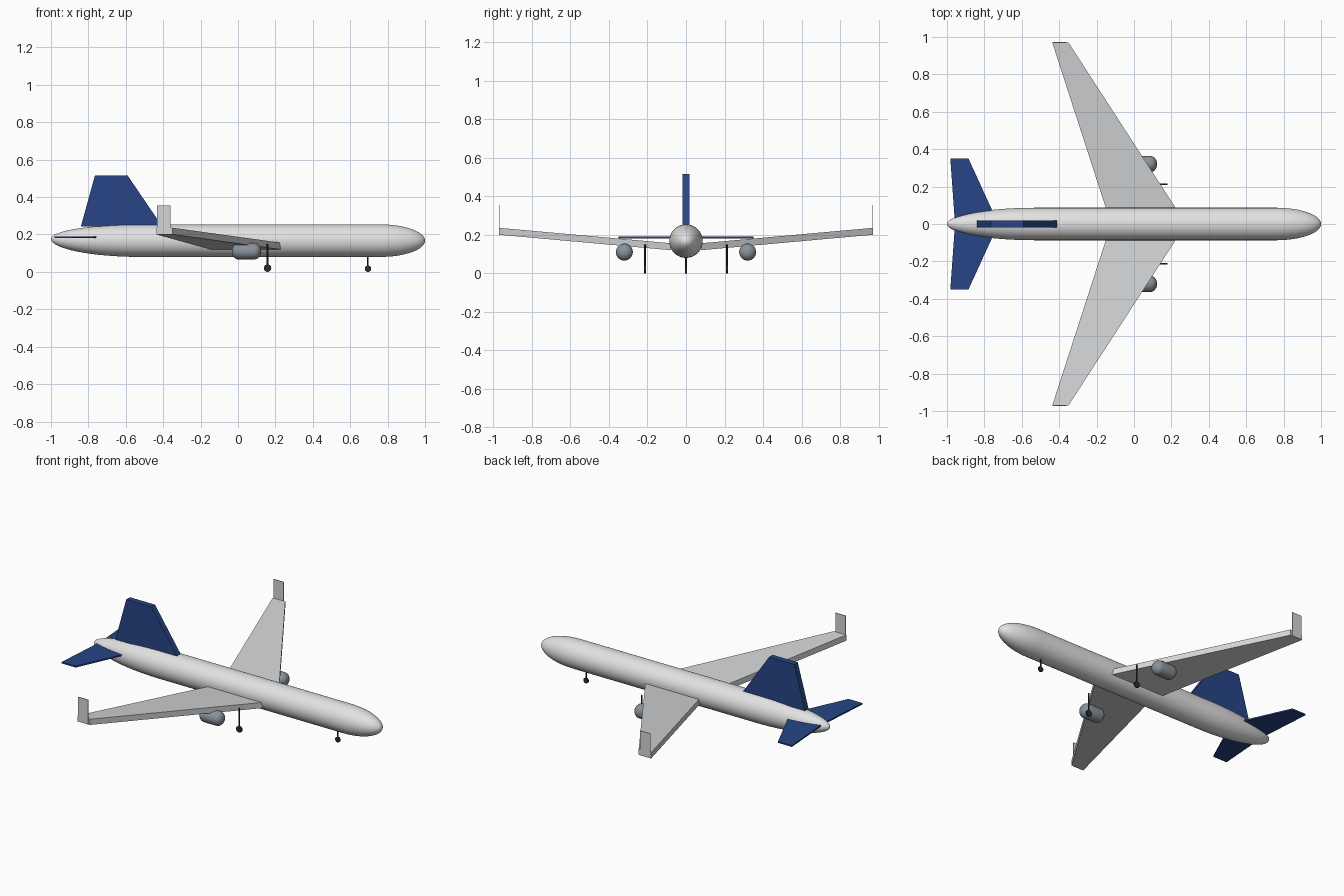
import bpy, bmesh, math
from mathutils import Matrix, Vector

cube = bpy.data.objects.get("Cube")
if cube:
    bpy.data.objects.remove(cube, do_unlink=True)


def material(name, rgb, rough=0.5):
    m = bpy.data.materials.new(name)
    m.use_nodes = True
    m.diffuse_color = (*rgb, 1)
    bsdf = next(n for n in m.node_tree.nodes if n.type == "BSDF_PRINCIPLED")
    bsdf.inputs["Base Color"].default_value = (*rgb, 1)
    bsdf.inputs["Roughness"].default_value = rough
    return m


white = material("body white", (0.76, 0.76, 0.77))
grey = material("wing grey", (0.65, 0.66, 0.67))
blue = material("tail blue", (0.02, 0.06, 0.24))
steel = material("engine steel", (0.25, 0.29, 0.33))
dark = material("gear black", (0.025, 0.025, 0.027))


def finish(name, bm, mat, smooth=False):
    bmesh.ops.recalc_face_normals(bm, faces=bm.faces)
    mesh = bpy.data.meshes.new(name)
    bm.to_mesh(mesh)
    bm.free()
    mesh.materials.append(mat)
    obj = bpy.data.objects.new(name, mesh)
    bpy.context.collection.objects.link(obj)
    if smooth:
        bpy.ops.object.select_all(action="DESELECT")
        obj.select_set(True)
        bpy.context.view_layer.objects.active = obj
        bpy.ops.object.shade_smooth_by_angle(angle=math.radians(40))
    return obj


def lathe(name, stations, y, mat, sides=40):
    """Skin circles given as (x, radius, centre height) along x."""
    bm = bmesh.new()
    rings = []
    for x, r, z in stations:
        ring = []
        for i in range(sides):
            a = math.tau * i / sides
            ring.append(bm.verts.new((x, y + r * math.cos(a), z + r * math.sin(a))))
        rings.append(ring)
    for a, b in zip(rings, rings[1:]):
        for i in range(sides):
            j = (i + 1) % sides
            bm.faces.new((a[i], a[j], b[j], b[i]))
    bm.faces.new(rings[0])
    bm.faces.new(rings[-1])
    return finish(name, bm, mat, smooth=True)


def slab(name, outline, offset, mat):
    """Flat outline extruded along an offset vector."""
    bm = bmesh.new()
    face = bm.faces.new([bm.verts.new(p) for p in outline])
    new = bmesh.ops.extrude_face_region(bm, geom=[face])["geom"]
    verts = [v for v in new if isinstance(v, bmesh.types.BMVert)]
    bmesh.ops.translate(bm, verts=verts, vec=Vector(offset))
    return finish(name, bm, mat)


def rod(name, centre, radius, length, axis, mat, sides=24):
    bm = bmesh.new()
    turn = Matrix.Rotation(math.pi / 2, 4, "X") if axis == "y" else Matrix()
    bmesh.ops.create_cone(bm, cap_ends=True, segments=sides, radius1=radius,
                          radius2=radius, depth=length,
                          matrix=Matrix.Translation(centre) @ turn)
    return finish(name, bm, mat, smooth=True)


# Fuselage: elliptical tail cone and nose joined by a straight tube
R, Z, TAIL, NOSE = 0.087, 0.167, 0.48, 0.24
steps = 16
stations = []
for i in range(steps + 1):
    a = math.pi / 2 * max(i / steps, 0.02)
    lift = 0.01 * (1 - math.sin(a))
    stations.append((-1 + TAIL * (1 - math.cos(a)), R * math.sin(a), Z + lift))
for i in range(steps + 1):
    a = math.pi / 2 * max(1 - i / steps, 0.02)
    stations.append((1 - NOSE * (1 - math.cos(a)), R * math.sin(a), Z))
lathe("fuselage", stations, 0, white)

# Tail fin
fin = [(-0.84, 0.243), (-0.765, 0.515), (-0.59, 0.515), (-0.405, 0.243)]
slab("tail_fin", [(x, -0.018, z) for x, z in fin], (0, 0.036, 0), blue)

# Parts repeated on both sides; the nose points along +x
for side, label in ((-1, "near"), (1, "far")):
    wing = [(0.228, 0.078, 0.12), (-0.35, 0.97, 0.2),
            (-0.437, 0.97, 0.2), (-0.148, 0.078, 0.12)]
    slab(label + "_wing", [(x, side * y, z) for x, y, z in wing], (0, 0, 0.036), grey)

    plate = [(-0.432, 0.2), (-0.362, 0.2), (-0.362, 0.355), (-0.432, 0.355)]
    slab(label + "_winglet", [(x, side * 0.968, z) for x, z in plate],
         (0, side * 0.004, 0), grey)

    stab = [(-0.752, 0.06), (-0.885, 0.35), (-0.982, 0.35), (-0.957, 0.0), (-0.752, 0.0)]
    slab(label + "_stabilizer", [(x, side * y, 0.181) for x, y in stab],
         (0, 0, 0.009), blue)

    # Engine pod with rounded ends
    pod = []
    for end in (-1, 1):
        for i in range(9):
            a = math.pi / 2 * (i / 8 if end < 0 else 1 - i / 8)
            pod.append((0.045 + end * (0.04 + 0.038 * math.cos(a)),
                        0.003 + 0.041 * math.sin(a), 0.11))
    lathe(label + "_engine", pod, side * 0.32, steel, 32)

    rod(label + "_main_strut", (0.158, side * 0.213, 0.085), 0.005, 0.13, "z", dark, 12)
    rod(label + "_main_wheel", (0.158, side * 0.213, 0.02), 0.02, 0.009, "y", dark)

# Nose gear
rod("nose_strut", (0.695, 0, 0.055), 0.004, 0.07, "z", dark, 12)
rod("nose_wheel", (0.695, 0, 0.017), 0.017, 0.008, "y", dark)
